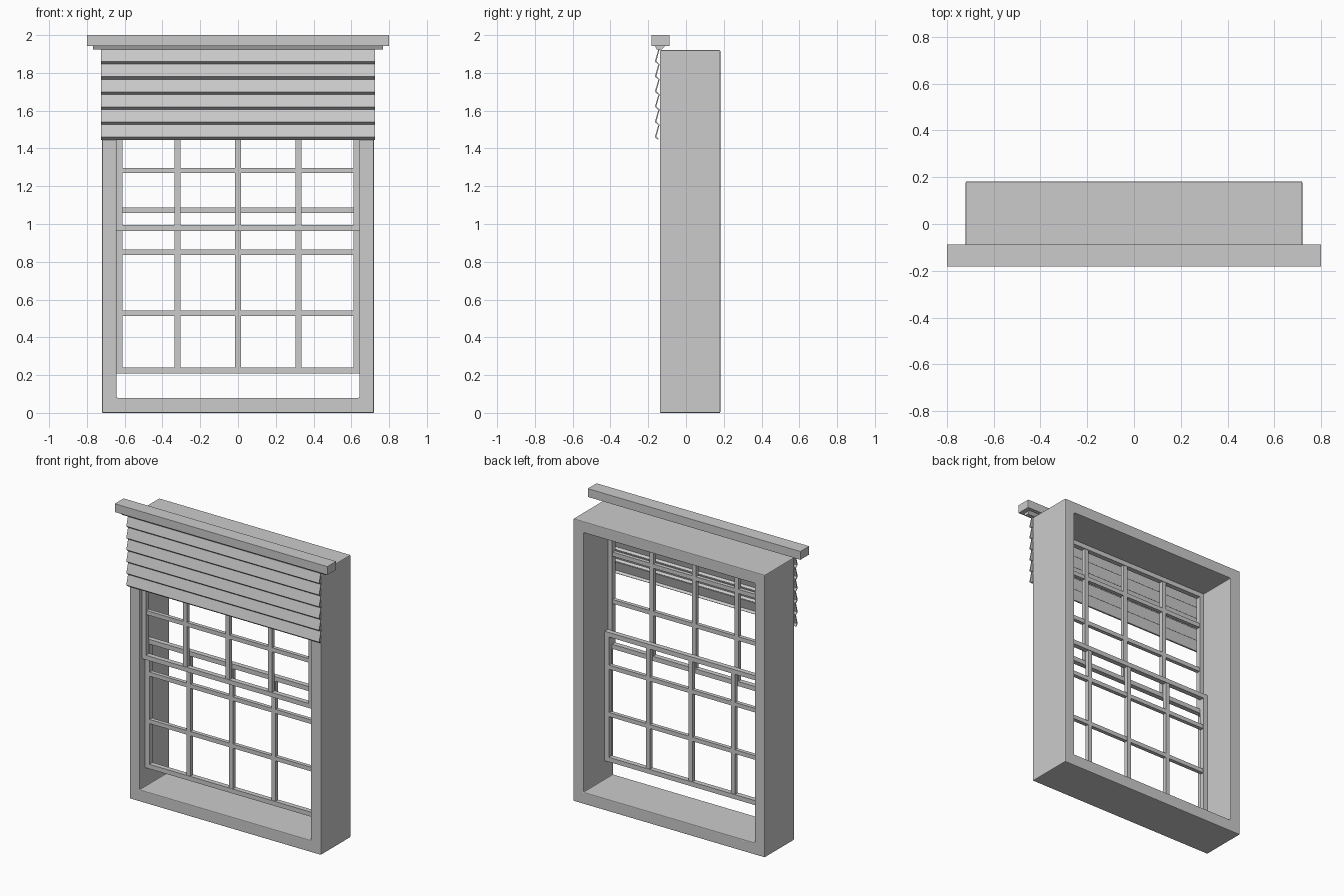
import bpy, bmesh

if "Cube" in bpy.data.objects:
    bpy.data.objects.remove(bpy.data.objects["Cube"])


def finish(bm, name, bevel=0.0):
    bmesh.ops.recalc_face_normals(bm, faces=bm.faces)
    me = bpy.data.meshes.new(name)
    bm.to_mesh(me)
    bm.free()
    ob = bpy.data.objects.new(name, me)
    bpy.context.collection.objects.link(ob)
    if bevel:
        m = ob.modifiers.new("soft_edges", 'BEVEL')
        m.width = bevel
        m.segments = 2
    return ob


def add_box(bm, x0, x1, y0, y1, z0, z1):
    verts = bmesh.ops.create_cube(bm, size=1)['verts']
    for v in verts:
        v.co = (x1 if v.co.x > 0 else x0, y1 if v.co.y > 0 else y0,
                z1 if v.co.z > 0 else z0)


def extrude_x(name, profile, half):
    """Closed y,z profile swept along x."""
    bm = bmesh.new()
    face = bm.faces.new([bm.verts.new((-half, y, z)) for y, z in profile])
    new = bmesh.ops.extrude_face_region(bm, geom=[face])['geom']
    bmesh.ops.translate(bm, vec=(2 * half, 0, 0),
                        verts=[g for g in new if isinstance(g, bmesh.types.BMVert)])
    # extrude removes nothing here, so make sure the start cap exists
    if not face.is_valid:
        bmesh.ops.holes_fill(bm, edges=bm.edges)
    return finish(bm, name)


# Deep window frame: rectangular ring swept front to back
def ring(bm, hx, z0, z1, y):
    return [bm.verts.new((x, y, z)) for x, z in
            ((-hx, z0), (hx, z0), (hx, z1), (-hx, z1))]


bm = bmesh.new()
loops = [ring(bm, 0.72, 0, 1.92, -0.138), ring(bm, 0.72, 0, 1.92, 0.182),
         ring(bm, 0.643, 0.08, 1.843, 0.182), ring(bm, 0.643, 0.08, 1.843, -0.138)]
for i in range(4):
    a, b = loops[i], loops[(i + 1) % 4]
    for k in range(4):
        n = (k + 1) % 4
        bm.faces.new((a[k], a[n], b[n], b[k]))
finish(bm, "window_frame", 0.005)


# Sliding sashes: border rails and stiles with a grid of glazing bars
def sash(name, y0, y1, z0):
    hx, t, top = 0.643, 0.031, z0 + 0.88
    bm = bmesh.new()
    for s in (-1, 1):
        add_box(bm, min(s * hx, s * (hx - t)), max(s * hx, s * (hx - t)), y0, y1, z0, top)
    for a in (z0, top - t):
        add_box(bm, -hx + t, hx - t, y0, y1, a, a + t)
    for x in (-0.32, 0, 0.32):
        add_box(bm, x - 0.015, x + 0.015, y0 + 0.003, y1 - 0.003, z0 + t, top - t)
    for dz in (0.32, 0.642):
        add_box(bm, -hx + t, hx - t, y0 + 0.004, y1 - 0.004,
                z0 + dz - 0.014, z0 + dz + 0.014)
    finish(bm, name)


sash("upper_sash", -0.115, -0.081, 0.963)
sash("lower_sash", -0.079, -0.045, 0.208)

# Blind head rail with tapered strip beneath
bm = bmesh.new()
add_box(bm, -0.8, 0.8, -0.182, -0.087, 1.943, 2.0)
finish(bm, "head_rail", 0.001)
extrude_x("head_rail_strip", [(-0.165, 1.944), (-0.11, 1.944),
                              (-0.128, 1.924), (-0.155, 1.924)], 0.768)

# Overlapping tilted slats with a small return lip
for i in range(6):
    d = -0.08 * i
    pts = [(-0.145, 1.928), (-0.165, 1.860), (-0.148, 1.846),
           (-0.144, 1.850), (-0.157, 1.862), (-0.139, 1.928)]
    extrude_x(f"blind_slat_{i + 1}", [(y, z + d) for y, z in pts], 0.725)
